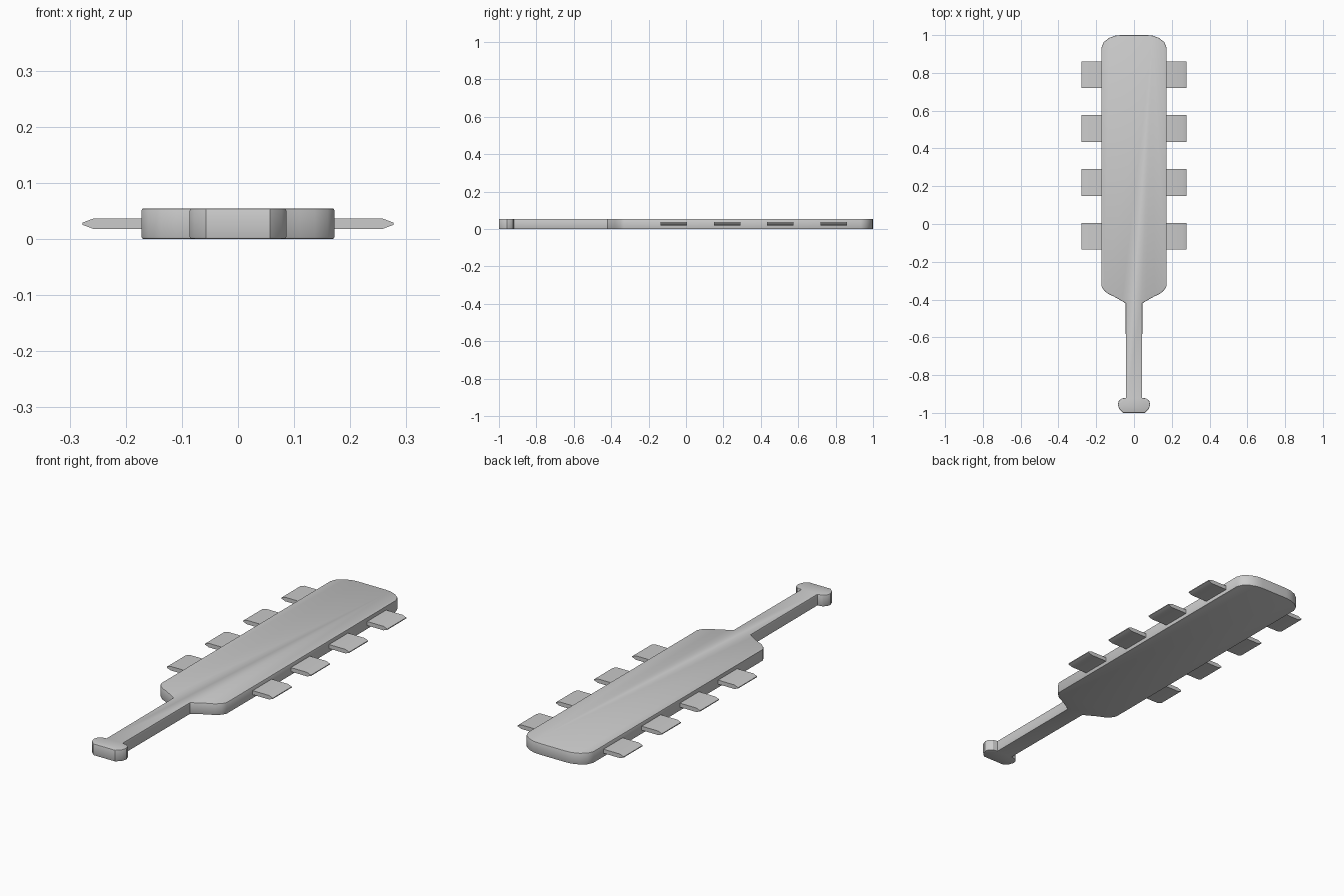
import bpy, bmesh

if "Cube" in bpy.data.objects:
    bpy.data.objects.remove(bpy.data.objects["Cube"])

def prism(name, outline, z0, z1, bevel):
    """Extrude an xy outline from z0 to z1 and soften its rims."""
    bm = bmesh.new()
    face = bm.faces.new([bm.verts.new((x, y, z0)) for x, y in outline])
    top = bmesh.ops.extrude_face_region(bm, geom=[face])["geom"]
    bmesh.ops.translate(bm, vec=(0, 0, z1 - z0),
                        verts=[v for v in top if isinstance(v, bmesh.types.BMVert)])
    rims = [e for e in bm.edges if abs(e.verts[0].co.z - e.verts[1].co.z) < 1e-6]
    bmesh.ops.bevel(bm, geom=rims, offset=bevel, segments=2, profile=0.5, affect='EDGES')
    bmesh.ops.recalc_face_normals(bm, faces=bm.faces)
    return finish(name, bm)

def finish(name, bm):
    me = bpy.data.meshes.new(name)
    bm.to_mesh(me)
    bm.free()
    ob = bpy.data.objects.new(name, me)
    bpy.context.collection.objects.link(ob)
    bpy.context.view_layer.objects.active = ob
    bpy.ops.object.select_all(action='DESELECT')
    ob.select_set(True)
    bpy.ops.object.shade_smooth_by_angle()
    return ob

# Wooden paddle: right half of the outline from tip to pommel, then mirrored
half = [(0.07, 1.0), (0.10, 0.997), (0.132, 0.985), (0.16, 0.963), (0.172, 0.935),
        (0.172, -0.33), (0.16, -0.35), (0.137, -0.37), (0.11, -0.382),
        (0.065, -0.407), (0.044, -0.42),
        (0.043, -0.92), (0.066, -0.924), (0.081, -0.938), (0.086, -0.957),
        (0.078, -0.98), (0.057, -1.0)]
prism("paddle", half + [(-x, y) for x, y in reversed(half)], 0, 0.055, 0.004)

# Side blades: flat slabs tapering to a thin outer edge
section = [(0.16, 0.018), (0.257, 0.018), (0.277, 0.0255),
           (0.277, 0.0295), (0.257, 0.037), (0.16, 0.037)]
for side, label in ((1, "right"), (-1, "left")):
    for i in range(4):
        y = -0.065 + i * 0.285
        bm = bmesh.new()
        ends = [[bm.verts.new((side * x, y + d, z)) for x, z in section]
                for d in (-0.071, 0.071)]
        for ring in ends:
            bm.faces.new(ring)
        for k in range(6):
            j = (k + 1) % 6
            bm.faces.new((ends[0][k], ends[0][j], ends[1][j], ends[1][k]))
        bmesh.ops.recalc_face_normals(bm, faces=bm.faces)
        finish(f"blade_{label}_{i + 1}", bm)
